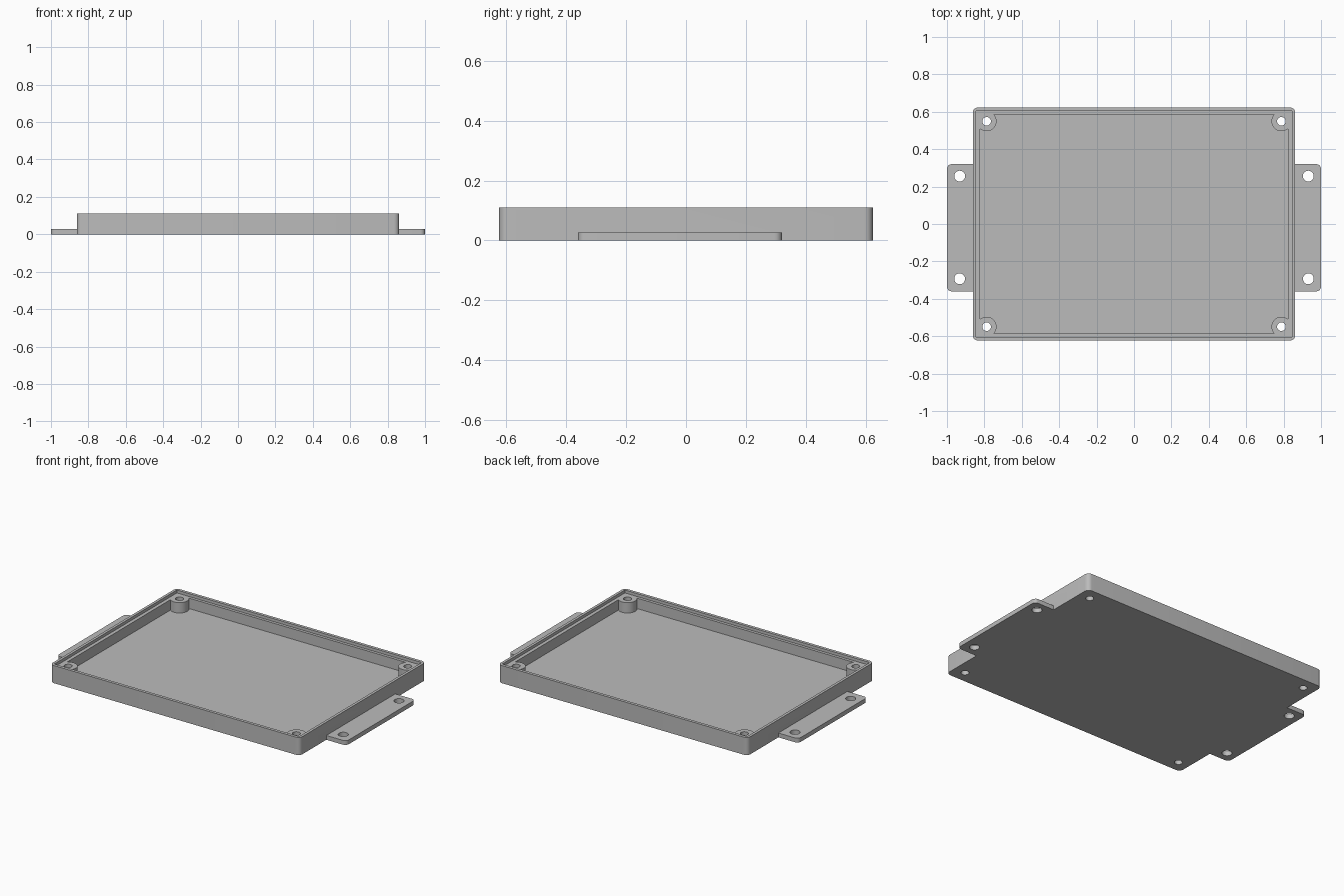
import bpy
import bmesh
import math

cube = bpy.data.objects.get("Cube")
if cube:
    bpy.data.objects.remove(cube, do_unlink=True)

HEIGHT, FLOOR, LEDGE = 0.11, 0.027, 0.092
HALF_X, HALF_Y = 0.862, 0.623

grey = bpy.data.materials.new("plain grey")
grey.use_nodes = True
grey.diffuse_color = (0.5, 0.5, 0.5, 1)
grey.node_tree.nodes["Principled BSDF"].inputs["Base Color"].default_value = (0.5, 0.5, 0.5, 1)


def prism(name, points, z0, z1):
    """Extrude a counter-clockwise outline from z0 to z1."""
    bm = bmesh.new()
    face = bm.faces.new([bm.verts.new((x, y, z0)) for x, y in points])
    top = bmesh.ops.extrude_face_region(bm, geom=[face])["geom"]
    verts = [v for v in top if isinstance(v, bmesh.types.BMVert)]
    bmesh.ops.translate(bm, verts=verts, vec=(0, 0, z1 - z0))
    bmesh.ops.recalc_face_normals(bm, faces=bm.faces)
    mesh = bpy.data.meshes.new(name)
    bm.to_mesh(mesh)
    bm.free()
    mesh.materials.append(grey)
    obj = bpy.data.objects.new(name, mesh)
    bpy.context.collection.objects.link(obj)
    return obj


def rounded_rect(hx, hy, r=0, cy=0, steps=6):
    """Outline of a rectangle with rounded corners."""
    if r == 0:
        return [(-hx, cy - hy), (hx, cy - hy), (hx, cy + hy), (-hx, cy + hy)]
    points = []
    for i, (sx, sy) in enumerate([(1, 1), (-1, 1), (-1, -1), (1, -1)]):
        for k in range(steps + 1):
            a = math.pi / 2 * (i + k / steps)
            points.append((sx * (hx - r) + r * math.cos(a),
                           cy + sy * (hy - r) + r * math.sin(a)))
    return points


def circle(cx, cy, r, n=32):
    return [(cx + r * math.cos(math.tau * k / n), cy + r * math.sin(math.tau * k / n))
            for k in range(n)]


def combine(target, tool, operation):
    """Apply a boolean and discard the tool."""
    mod = target.modifiers.new(operation, "BOOLEAN")
    mod.operation, mod.solver, mod.object = operation, "EXACT", tool
    bpy.context.view_layer.update()
    evaluated = target.evaluated_get(bpy.context.evaluated_depsgraph_get())
    mesh = bpy.data.meshes.new_from_object(evaluated)
    target.modifiers.clear()
    target.data = mesh
    bpy.data.objects.remove(tool, do_unlink=True)


# Tray with an inner cavity and a stepped rim
tray = prism("enclosure_tray", rounded_rect(HALF_X, HALF_Y, 0.028), 0, HEIGHT)
combine(tray, prism("cavity", rounded_rect(0.823, 0.586), FLOOR, 0.2), "DIFFERENCE")
combine(tray, prism("rim_step", rounded_rect(0.845, 0.604), LEDGE, 0.2), "DIFFERENCE")

# Mounting tabs on both ends, level with the floor
combine(tray, prism("tabs", rounded_rect(1, 0.34, 0.025, -0.02), 0, FLOOR), "UNION")

# Corner screw posts
corners = [(sx * 0.788, sy * 0.549) for sx in (-1, 1) for sy in (-1, 1)]
for x, y in corners:
    combine(tray, prism("post", circle(x, y, 0.053), 0.01, LEDGE), "UNION")

# Through holes in the posts and tabs
holes = [(x, y, 0.023) for x, y in corners]
holes += [(sx * 0.932, y, 0.029) for sx in (-1, 1) for y in (-0.293, 0.256)]
for x, y, r in holes:
    combine(tray, prism("hole", circle(x, y, r), -0.1, 0.2), "DIFFERENCE")

# Smooth the round parts, keep edges crisp
bpy.ops.object.select_all(action="DESELECT")
tray.select_set(True)
bpy.context.view_layer.objects.active = tray
bpy.ops.object.shade_smooth_by_angle(angle=math.radians(30))
